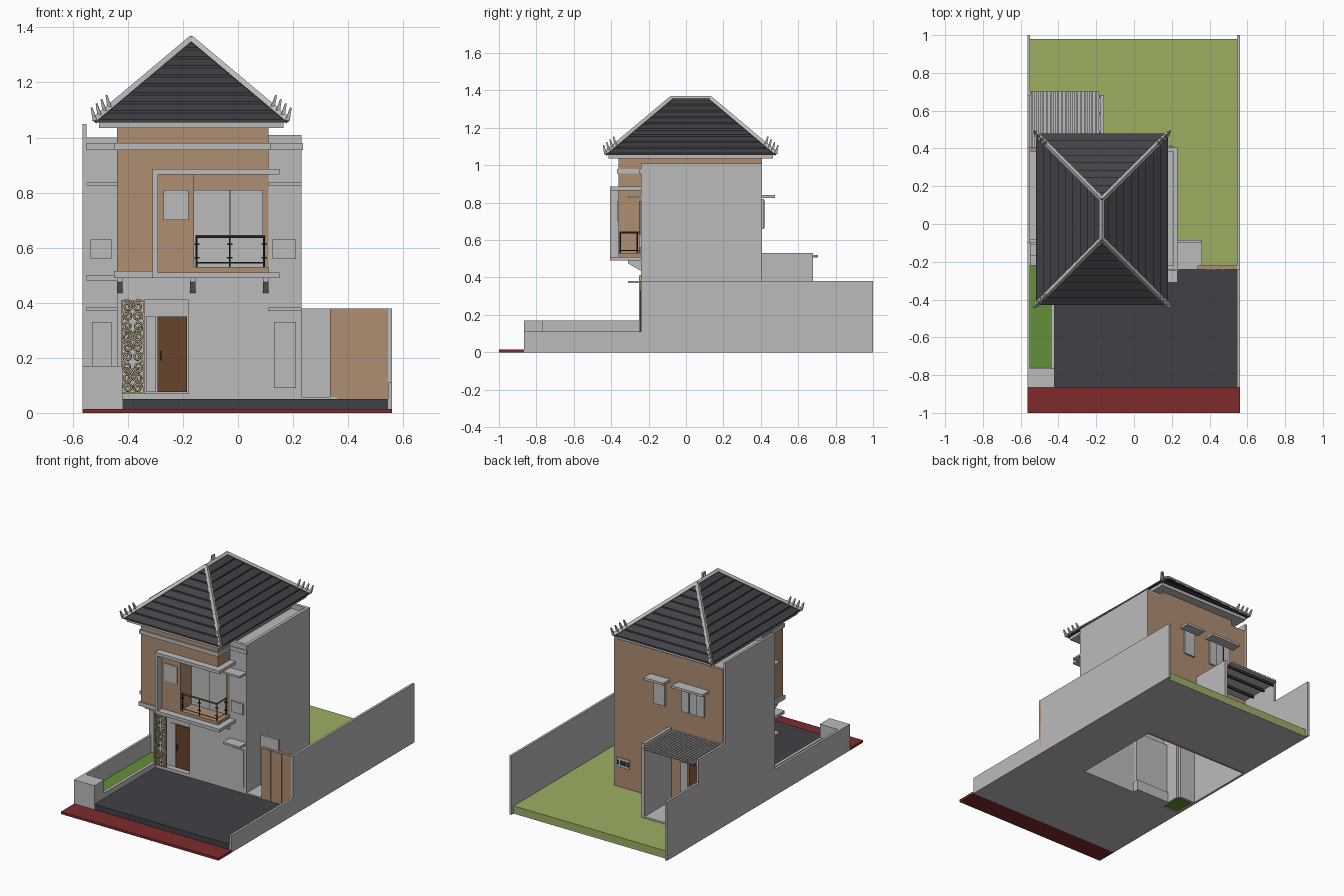
import bpy, bmesh, math
from mathutils import Vector

if "Cube" in bpy.data.objects:
    bpy.data.objects.remove(bpy.data.objects["Cube"])


def material(name, red, green, blue):
    mat = bpy.data.materials.new(name)
    mat.use_nodes = True
    mat.diffuse_color = (red, green, blue, 1)
    mat.node_tree.nodes["Principled BSDF"].inputs["Base Color"].default_value = (red, green, blue, 1)
    return mat


plaster = material("pale grey plaster", .5, .5, .5)
tan = material("tan paint", .43, .27, .17)
charcoal = material("charcoal tile", .053, .053, .062)
brick = material("red paving", .21, .023, .025)
lawn = material("light lawn", .33, .43, .12)
hedge = material("dark grass", .125, .28, .04)
wood = material("brown wood", .14, .058, .025)
cream = material("cream screen", .56, .43, .22)
metal = material("dark metal", .03, .03, .03)


def finish(name, bm, mat):
    bmesh.ops.recalc_face_normals(bm, faces=bm.faces)
    mesh = bpy.data.meshes.new(name)
    bm.to_mesh(mesh)
    bm.free()
    mesh.materials.append(mat)
    obj = bpy.data.objects.new(name, mesh)
    bpy.context.collection.objects.link(obj)
    return obj


def box(name, mat, x0, x1, y0, y1, z0, z1):
    bm = bmesh.new()
    bmesh.ops.create_cube(bm, size=1)
    for v in bm.verts:
        v.co = (x1 if v.co.x > 0 else x0, y1 if v.co.y > 0 else y0, z1 if v.co.z > 0 else z0)
    return finish(name, bm, mat)


def prism(name, mat, profile, x0, x1):
    """Extrude a (y, z) profile along x."""
    bm = bmesh.new()
    face = bm.faces.new([bm.verts.new((x0, y, z)) for y, z in profile])
    out = bmesh.ops.extrude_face_region(bm, geom=[face])["geom"]
    for v in out:
        if isinstance(v, bmesh.types.BMVert):
            v.co.x = x1
    return finish(name, bm, mat)


def beam(name, mat, start, end, width, tip=1.0):
    """Square bar between two points, optionally tapered."""
    start, end = Vector(start), Vector(end)
    bm = bmesh.new()
    bmesh.ops.create_cone(bm, cap_ends=True, segments=4, radius1=width * .7,
                          radius2=width * .7 * tip, depth=(end - start).length)
    obj = finish(name, bm, mat)
    obj.location = (start + end) / 2
    obj.rotation_euler = (end - start).to_track_quat('Z', 'Y').to_euler()
    return obj


# Main lines of the plot and the house
WEST, EAST = -.565, .56
IN_W, IN_E = -.55, .545
KERB, FRONT, BAY, BACK = -.865, -.24, -.1, .405
LEFT, CORNER, RIGHT = -.44, .11, .23
JUT = -.36
GROUND = .05

# Ground, left open beneath the house
box("pavement", brick, WEST, EAST, -1, KERB, 0, .015)
box("driveway", charcoal, -.42, IN_E, KERB, FRONT, .006, GROUND)
box("back_lawn", lawn, IN_W, IN_E, BACK, .98, .006, GROUND)
box("side_lawn", lawn, RIGHT, IN_E, FRONT, BACK, .006, GROUND)
box("planter_grass", hedge, IN_W, LEFT, -.76, BAY, .006, GROUND + .01)
box("base_front", plaster, WEST, EAST, KERB, FRONT, 0, .006)
box("base_side", plaster, RIGHT, EAST, FRONT, BACK, 0, .006)
box("base_back", plaster, WEST, EAST, BACK, .98, 0, .006)
box("service_floor", plaster, RIGHT, .36, FRONT, BAY, GROUND, GROUND + .008)
box("patio_floor", plaster, IN_W, -.18, BACK, .68, GROUND, GROUND + .01)

# Boundary walls
box("east_back_wall", plaster, IN_E, EAST, FRONT, 1, 0, .38)
box("east_front_wall", plaster, IN_E, EAST, KERB, FRONT, 0, .11)
box("west_back_wall", plaster, WEST, IN_W, BACK, 1, 0, .38)
box("west_front_wall", plaster, WEST, IN_W, KERB, BAY, 0, .17)
box("meter_block", plaster, WEST, -.42, KERB, -.765, 0, .17)
box("planter_kerb", plaster, LEFT, -.42, -.765, FRONT, 0, .085)
box("service_wall", plaster, RIGHT, .36, BAY, BAY + .015, 0, .38)

# Side gate with raised slats
box("gate", tan, .335, EAST, FRONT, -.22, GROUND, .38)
for x in (.39, .425, .47):
    box("gate_slat", tan, x - .012, x + .012, FRONT - .004, FRONT, GROUND, .378)

# Ground floor, hollow
box("front_wall", plaster, -.18, RIGHT, FRONT, -.22, 0, .5)
box("front_lintel", plaster, LEFT, -.18, FRONT, -.22, .41, .5)
box("door_step", plaster, LEFT, -.18, FRONT, -.18, 0, .07)
box("right_wall", plaster, RIGHT - .02, RIGHT, FRONT, BACK, 0, 1.01)
box("left_wall", plaster, WEST, IN_W, BAY, BACK, 0, 1.05)
box("left_bay_wall", plaster, IN_W, LEFT, BAY, BAY + .02, 0, 1)
box("left_inner_wall", plaster, LEFT, -.425, FRONT, BAY, 0, .5)
box("back_wall", tan, IN_W, RIGHT - .002, BACK - .02, BACK + .001, 0, 1)
box("upper_floor", plaster, IN_W, RIGHT - .02, -.22, BACK - .02, .48, .5)

# Upper floor block with the balcony cut into its front corner
box("upper_body", tan, LEFT, CORNER, FRONT, BACK, .5, 1.04)
box("upper_front_left", tan, LEFT, -.16, JUT, FRONT, .5, 1.04)
box("upper_front_head", tan, -.16, CORNER, JUT, FRONT, .87, 1.04)
box("balcony_floor", tan, -.16, CORNER, JUT, FRONT, .5, .53)
box("balcony_doors", plaster, -.16, .09, FRONT - .006, FRONT, .53, .81)
box("balcony_door_edge", metal, -.03, -.027, FRONT - .008, FRONT, .53, .81)
box("front_window", plaster, -.27, -.18, JUT - .006, JUT, .7, .81)
box("right_bay_front", plaster, CORNER, RIGHT, FRONT, -.22, .5, 1.01)
box("right_bay_roof", plaster, CORNER, RIGHT, FRONT, BACK, .96, .98)
box("left_bay_roof", plaster, IN_W, LEFT, BAY, BACK, .96, .98)
box("right_back_parapet", plaster, CORNER, RIGHT, BACK - .02, BACK, .98, 1.01)

# Concrete frame around the balcony and cornice bands
for z in (.49, .866):
    box("frame_slab", plaster, -.31, .15, -.405, FRONT, z, z + .02)
box("frame_post", plaster, -.31, -.29, -.405, JUT, .49, .886)
box("lower_slab", plaster, LEFT - .01, -.31, JUT - .01, FRONT, .49, .515)
box("cornice_front", plaster, LEFT - .008, CORNER + .008, JUT - .008, FRONT, .955, .98)
box("cornice_right", plaster, CORNER, RIGHT + .006, FRONT - .008, FRONT, .955, .98)
box("cornice_left", plaster, IN_W, LEFT, BAY - .008, BAY, .955, .98)
for x in (LEFT, -.175, .09):
    prism("bracket", plaster, [(FRONT, .435), (FRONT, .49), (-.31, .49), (-.31, .475)], x, x + .02)

# Ledges and shallow window boxes on both side bays
for x0, x1, y in ((IN_W, LEFT, BAY), (CORNER, RIGHT, FRONT)):
    for z in (.37, .825):
        box("ledge", plaster, x0, x1, y - .07, y, z, z + .012)
    box("window_box", plaster, x0 + .015, x1 - .02, y - .012, y, .56, .63)
    box("tall_window", plaster, x0 + .02, x1 - .02, y - .006, y, .09, .33)

# Balcony railing
edge, side = JUT + .008, .095
rails = [((-.155, edge), (side, edge)), ((side, edge), (side, FRONT - .01))]
for (xa, ya), (xb, yb) in rails:
    beam("hand_rail", wood, (xa, ya, .64), (xb, yb, .64), .008)
    beam("lower_rail", metal, (xa, ya, .545), (xb, yb, .545), .003)
for x, y in ((-.15, edge), (-.03, edge), (side, edge), (side, FRONT - .02)):
    beam("rail_post", metal, (x, y, .53), (x, y, .64), .005)
    for z in (.56, .61):
        box("rail_clamp", metal, x - .01, x + .01, y - .003, y + .003, z, z + .006)

# Entrance: door, side light and scroll screen
box("entrance_panel", plaster, LEFT, -.18, -.205, -.19, .07, .41)
box("front_door", wood, -.292, -.185, -.215, -.2, .075, .35)
box("door_handle", metal, -.284, -.278, -.222, -.214, .19, .225)
box("side_light", plaster, -.335, -.298, -.211, -.2, .075, .35)
for x in (-.425, -.345):
    box("screen_stile", cream, x, x + .006, -.25, FRONT, .07, .41)
for z in (.07, .404):
    box("screen_rail", cream, -.425, -.34, -.25, FRONT, z, z + .006)
scrolls = bpy.data.curves.new("screen_scrolls", 'CURVE')
scrolls.dimensions = '3D'
scrolls.bevel_depth = .0042
scrolls.bevel_resolution = 0
for row in range(9):
    for sign in (-1, 1):
        spline = scrolls.splines.new('POLY')
        spline.points.add(15)
        for i, point in enumerate(spline.points):
            angle = i * .62 + row * 1.7
            radius = .022 - .0012 * i
            point.co = (-.3825 + sign * (.02 + radius * math.cos(angle)) * .95, -.245,
                        .092 + row * .037 + radius * math.sin(angle), 1)
scrolls.materials.append(cream)
bpy.context.collection.objects.link(bpy.data.objects.new("screen_scrolls", scrolls))

# Back windows with canopies, vent and door
for x0, x1, panes in ((-.14, -.06, 1), (-.42, -.26, 3)):
    box("back_canopy", plaster, x0 - .03, x1 + .03, BACK, BACK + .07, .825, .84)
    box("back_window", plaster, x0, x1, BACK, BACK + .012, .66, .82)
    for i in range(1, panes):
        x = x0 + (x1 - x0) * i / panes
        box("window_mullion", metal, x - .002, x + .002, BACK, BACK + .014, .665, .815)
box("vent", plaster, .115, .21, BACK, BACK + .008, .18, .24)
for i in range(4):
    x = .122 + i * .022
    box("vent_slot", metal, x, x + .014, BACK, BACK + .01, .195, .225)
box("back_door", wood, -.4, -.31, BACK, BACK + .008, .06, .33)
box("back_door_light", plaster, -.3, -.25, BACK, BACK + .008, .06, .33)

# Rear patio with corrugated roof
box("patio_east_wall", plaster, -.18, -.16, BACK, .68, 0, .53)
box("patio_west_wall", plaster, WEST, IN_W, BACK, .68, 0, .53)
box("patio_sheet", plaster, IN_W, -.185, BACK, .705, .506, .511)
for i in range(18):
    x = IN_W + .004 + i * .02
    box("patio_rib", plaster, x, x + .01, BACK, .705, .511, .521)
for y in (.48, .58, .67):
    box("patio_purlin", metal, IN_W, -.18, y, y + .01, .49, .506)

# Hipped roof of overlapping tile courses
RX0, RX1, RY0, RY1, EAVE = -.52, .18, -.43, .48, 1.055
RUN, RISE, COURSES = .35, .295, 9
box("eave_slab", plaster, RX0 + .015, RX1 - .015, RY0 + .015, RY1 - .015, 1.035, EAVE + .003)
for i in range(COURSES):
    bm = bmesh.new()
    rings = []
    for step, lift in ((i, 0), (i, .01), (i + 1, .001)):
        t = min(step / COURSES, .999)
        d, z = RUN * t, EAVE + RISE * t + lift
        rings.append([bm.verts.new(p) for p in (
            (RX0 + d, RY0 + d, z), (RX1 - d, RY0 + d, z), (RX1 - d, RY1 - d, z), (RX0 + d, RY1 - d, z))])
    for low, high in zip(rings, rings[1:]):
        for k in range(4):
            j = (k + 1) % 4
            bm.faces.new((low[k], low[j], high[j], high[k]))
    bm.faces.new(rings[0])
    bm.faces.new(rings[-1])
    finish("tile_course", bm, charcoal)

# Hip caps, ridge cap and corner ornaments
mid, top = (RX0 + RX1) / 2, EAVE + RISE + .007
ends = (RY0 + RUN, RY1 - RUN)
beam("ridge_cap", plaster, (mid, ends[0], top), (mid, ends[1], top), .02)
for sx, cx in ((-1, RX0), (1, RX1)):
    for sy, cy, ry in ((-1, RY0, ends[0]), (1, RY1, ends[1])):
        corner = Vector((cx, cy, EAVE + .008))
        beam("hip_cap", plaster, corner, (mid, ry, top), .02)
        out = Vector((sx, sy, 0))
        for i in range(4):
            foot = corner - out * .018 * i + Vector((0, 0, .015 * i))
            beam("corner_ornament", plaster, foot, foot + out * .012 + Vector((0, 0, .045)), .016, .4)
